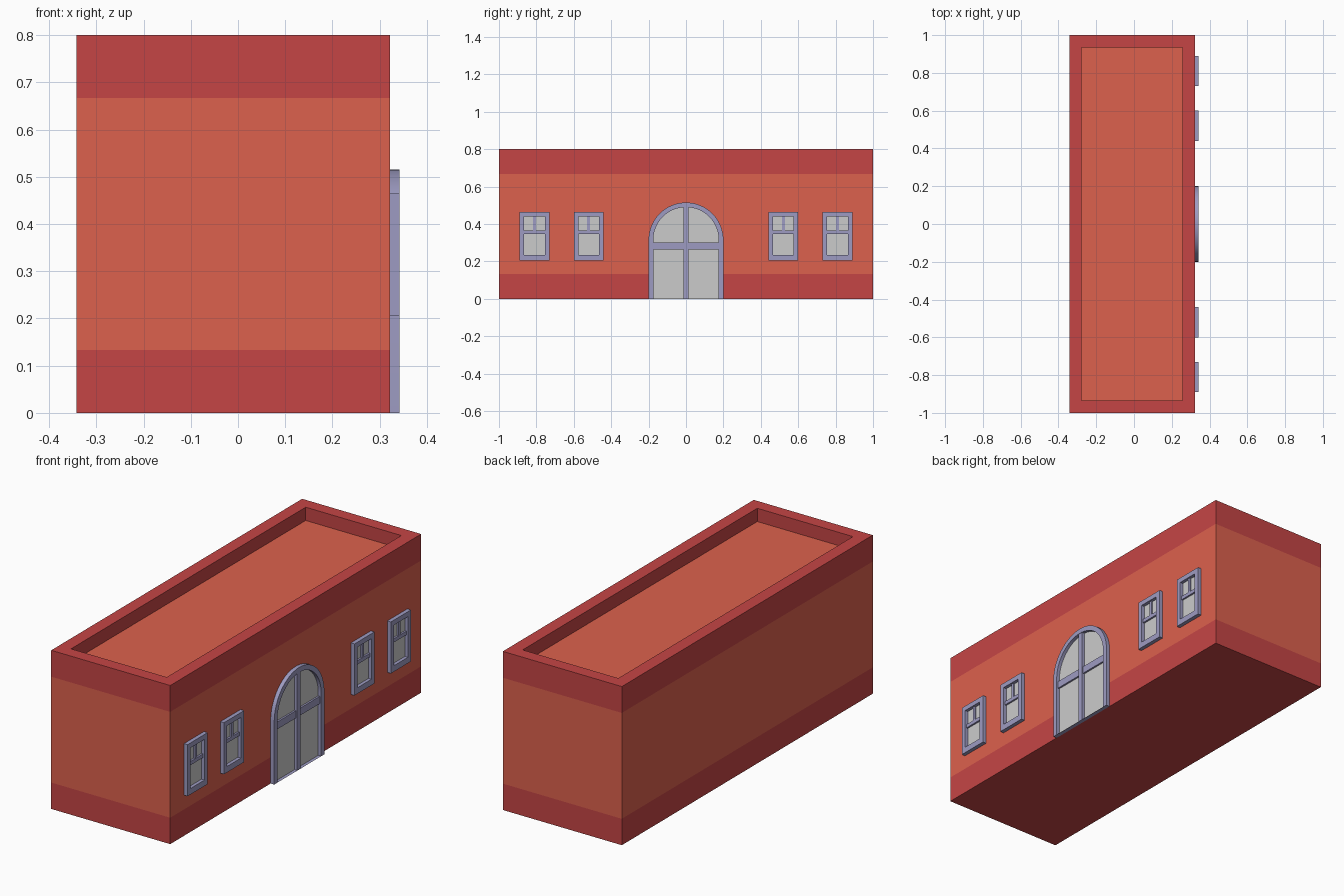
import bpy, bmesh, math

if "Cube" in bpy.data.objects:
    bpy.data.objects.remove(bpy.data.objects["Cube"])

WALL, FRONT = 0.322, 0.342      # facade plane and outermost trim plane


def material(name, rgb):
    m = bpy.data.materials.new(name)
    m.diffuse_color = (*rgb, 1)
    m.use_nodes = True
    m.node_tree.nodes["Principled BSDF"].inputs["Base Color"].default_value = m.diffuse_color
    return m


ORANGE = material("orange_wall", (0.72, 0.12, 0.075))
RED = material("red_band", (0.56, 0.06, 0.06))
LILAC = material("lilac_trim", (0.34, 0.33, 0.54))


def finish(bm, name, mats=(), smooth=False):
    bmesh.ops.recalc_face_normals(bm, faces=bm.faces)
    me = bpy.data.meshes.new(name)
    bm.to_mesh(me)
    bm.free()
    for m in mats:
        me.materials.append(m)
    ob = bpy.data.objects.new(name, me)
    bpy.context.collection.objects.link(ob)
    if smooth:
        bpy.ops.object.select_all(action='DESELECT')
        ob.select_set(True)
        bpy.context.view_layer.objects.active = ob
        bpy.ops.object.shade_smooth_by_angle(angle=math.radians(30))
    return ob


def bridge(bm, a, b, mat=0):
    n = len(a)
    for i in range(n):
        j = (i + 1) % n
        bm.faces.new((a[i], a[j], b[j], b[i])).material_index = mat


def frame(name, outer, inner, smooth=False):
    """Ring-shaped trim between two (y, z) outlines."""
    bm = bmesh.new()
    loops = [[bm.verts.new((x, y, z)) for y, z in pts]
             for pts, x in ((outer, WALL), (outer, FRONT), (inner, FRONT), (inner, WALL))]
    for k in range(4):
        bridge(bm, loops[k], loops[(k + 1) % 4])
    return finish(bm, name, [LILAC], smooth)


def panel(name, pts, x):
    """Flat pane just in front of the wall."""
    bm = bmesh.new()
    bm.faces.new([bm.verts.new((x, y, z)) for y, z in pts])
    return finish(bm, name)


def bar(name, y0, y1, z0, z1, x1):
    bm = bmesh.new()
    bmesh.ops.create_cube(bm, size=1)
    for v in bm.verts:
        v.co = (WALL if v.co.x < 0 else x1,
                y0 if v.co.y < 0 else y1,
                z0 if v.co.z < 0 else z1)
    return finish(bm, name, [LILAC])


def rect(y0, y1, z0, z1):
    return [(y0, z0), (y1, z0), (y1, z1), (y0, z1)]


def arch(r, spring, n=32):
    arc = [(r * math.cos(math.pi * i / n), spring + r * math.sin(math.pi * i / n))
           for i in range(n + 1)]
    return [(-r, 0), (r, 0)] + arc


# Building shell: banded walls, parapet and sunken roof from stacked loops
bm = bmesh.new()
levels = [(0, 0), (0, 0.133), (0, 0.667), (0, 0.8), (0.065, 0.8), (0.065, 0.733)]
rings = []
for inset, z in levels:
    x0, x1, y = -0.342 + inset, WALL - inset, 1 - inset
    rings.append([bm.verts.new(p) for p in
                  ((x0, -y, z), (x1, -y, z), (x1, y, z), (x0, y, z))])
for k in range(5):
    bridge(bm, rings[k], rings[k + 1], 0 if k == 1 else 1)
bm.faces.new(rings[0]).material_index = 1
bm.faces.new(rings[-1]).material_index = 0
finish(bm, "building_shell", [ORANGE, RED])

# Arched double door
frame("door_frame", arch(0.2, 0.315), arch(0.175, 0.315), True)
panel("door_panes", arch(0.178, 0.315), WALL + 0.003)
bar("door_centre_post", -0.014, 0.014, 0, 0.492, FRONT - 0.002)
bar("door_crossbar", -0.177, 0.177, 0.263, 0.30, WALL + 0.012)

# Four sash windows
for i, c in enumerate((-0.81, -0.52, 0.52, 0.81), 1):
    frame(f"window_frame_{i}", rect(c - 0.08, c + 0.08, 0.205, 0.465),
          rect(c - 0.055, c + 0.055, 0.235, 0.44))
    panel(f"window_pane_{i}", rect(c - 0.057, c + 0.057, 0.233, 0.442), WALL + 0.003)
    bar(f"window_crossbar_{i}", c - 0.056, c + 0.056, 0.346, 0.365, WALL + 0.012)
    bar(f"window_mullion_{i}", c - 0.008, c + 0.008, 0.36, 0.441, WALL + 0.011)
